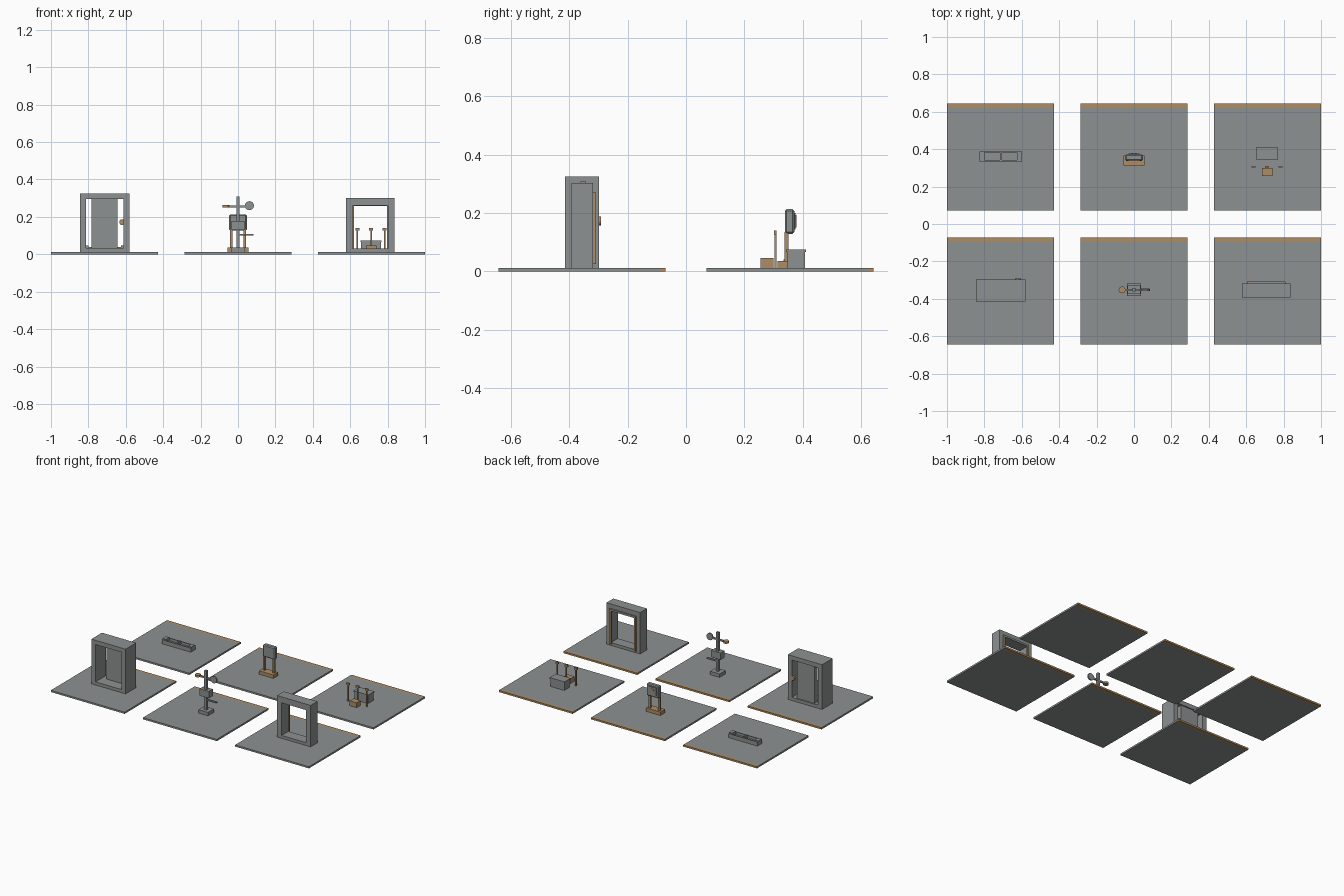
import bpy
from mathutils import Vector

cube = bpy.data.objects.get("Cube")
if cube:
    bpy.data.objects.remove(cube, do_unlink=True)


def material(name, rgb):
    m = bpy.data.materials.new(name)
    m.use_nodes = True
    m.diffuse_color = (*rgb, 1)
    m.node_tree.nodes["Principled BSDF"].inputs["Base Color"].default_value = (*rgb, 1)
    return m


GRAY = material("stone gray", (0.27, 0.285, 0.285))
TAN = material("warm tan", (0.42, 0.27, 0.13))


def box(name, x, y, z, mat=GRAY):
    """Box from (min, max) pairs on each axis."""
    lo, hi = Vector((x[0], y[0], z[0])), Vector((x[1], y[1], z[1]))
    bpy.ops.mesh.primitive_cube_add(size=1, location=(lo + hi) / 2)
    ob = bpy.context.object
    ob.name = name
    for v in ob.data.vertices:
        v.co = Vector(a * b for a, b in zip(v.co, hi - lo))
    ob.data.materials.append(mat)
    return ob


def disc(name, loc, radius, depth, mat=GRAY, facing_front=False):
    bpy.ops.mesh.primitive_cylinder_add(vertices=20, radius=radius, depth=depth, location=loc,
                                        rotation=(1.5708 if facing_front else 0, 0, 0))
    ob = bpy.context.object
    ob.name = name
    ob.data.materials.append(mat)
    bpy.ops.object.shade_smooth_by_angle()
    return ob


def bevel(ob, width):
    m = ob.modifiers.new("Bevel", "BEVEL")
    m.width, m.segments = width, 1


def portal(name, x, y, top, post, lintel, sill):
    """Upright frame of two posts, a lintel and a sill."""
    x0, x1 = x
    inner = (x0 + post, x1 - post)
    box(name + "_post_right", (x0, inner[0]), y, (T, top))
    box(name + "_post_left", (inner[1], x1), y, (T, top))
    box(name + "_lintel", inner, y, (top - lintel, top))
    box(name + "_sill", inner, y, (T, T + sill))


# Six floor tiles with a tan strip along the rear edge
T, HALF, STEP, STRIP = 0.012, 0.286, 0.714, 0.022
for row, cy in (("front", -0.357), ("back", 0.357)):
    for col, cx in (("right", -STEP), ("middle", 0), ("left", STEP)):
        xs, rear = (cx - HALF, cx + HALF), cy + HALF
        box(f"{row}_{col}_tile", xs, (cy - HALF, rear - STRIP), (0, T))
        box(f"{row}_{col}_tile_strip", xs, (rear - STRIP, rear), (0, T), TAN)

# Door case with a panel set near its rear, and a round handle
portal("door_case", (-0.845, -0.58), (-0.415, -0.298), 0.325, 0.032, 0.03, 0.022)
box("door_panel", (-0.782, -0.645), (-0.34, -0.306), (0.034, 0.296))
disc("door_handle", (-0.62, -0.297, 0.172), 0.015, 0.012, TAN, True)

# Open window frame with rear trim
portal("window_frame", (0.578, 0.838), (-0.393, -0.318), 0.302, 0.035, 0.042, 0.02)
for side, xs in (("right", (0.605, 0.619)), ("left", (0.797, 0.811))):
    box("window_trim_" + side, xs, (-0.318, -0.308), (0.025, 0.27), TAN)
box("window_trim_top", (0.605, 0.811), (-0.318, -0.308), (0.257, 0.27))

# Weather mast
MY = -0.352
box("mast_base", (-0.037, 0.037), (MY - 0.033, MY + 0.033), (T, 0.036))
box("mast_pole", (-0.009, 0.009), (MY - 0.009, MY + 0.009), (0.036, 0.308))
box("mast_instrument_box", (-0.036, 0.036), (MY - 0.022, MY + 0.022), (0.13, 0.178))
box("mast_lower_arm", (0, 0.082), (MY - 0.006, MY + 0.006), (0.1, 0.109))
box("mast_cross_arm", (-0.06, 0.055), (MY - 0.005, MY + 0.005), (0.251, 0.262))
disc("mast_cup", (-0.064, MY, 0.257), 0.018, 0.014, TAN)
disc("mast_dish", (0.061, MY, 0.26), 0.024, 0.01, GRAY, True)

# Low divided trough
box("trough_floor", (-0.825, -0.6), (0.335, 0.388), (T, 0.023))
for side, ys in (("front", (0.335, 0.342)), ("back", (0.381, 0.388))):
    box("trough_wall_" + side, (-0.825, -0.6), ys, (0.023, 0.04))
for i, cx in enumerate((-0.812, -0.712, -0.613)):
    w = 0.005 if i == 1 else 0.013
    box(f"trough_divider_{i}", (cx - w, cx + w), (0.342, 0.381), (0.023, 0.046))

# Notice board on two posts
box("board_base", (-0.057, 0.055), (0.313, 0.365), (T, 0.036), TAN)
for side, cx in (("right", -0.037), ("left", 0.037)):
    box("board_post_" + side, (cx - 0.007, cx + 0.007), (0.338, 0.352), (0.036, 0.135), TAN)
bevel(box("board_panel", (-0.047, 0.047), (0.339, 0.371), (0.128, 0.213)), 0.006)
box("board_back_plate", (-0.03, 0.03), (0.369, 0.376), (0.143, 0.2))
box("board_mark", (-0.005, 0.005), (0.375, 0.379), (0.15, 0.192), TAN)
box("board_mark_bar", (-0.014, 0.014), (0.375, 0.379), (0.176, 0.184), TAN)

# Chest, low stool and three capped stakes
box("chest_body", (0.658, 0.764), (0.347, 0.407), (T, 0.066))
box("chest_lid", (0.654, 0.768), (0.343, 0.411), (0.066, 0.075))
box("stool", (0.685, 0.74), (0.256, 0.3), (T, 0.046), TAN)
for i, cx in enumerate((0.638, 0.712, 0.784)):
    box(f"stake_{i}", (cx - 0.004, cx + 0.004), (0.303, 0.31), (T, 0.126), TAN)
    box(f"stake_cap_{i}", (cx - 0.011, cx + 0.011), (0.301, 0.311), (0.126, 0.14), TAN)
